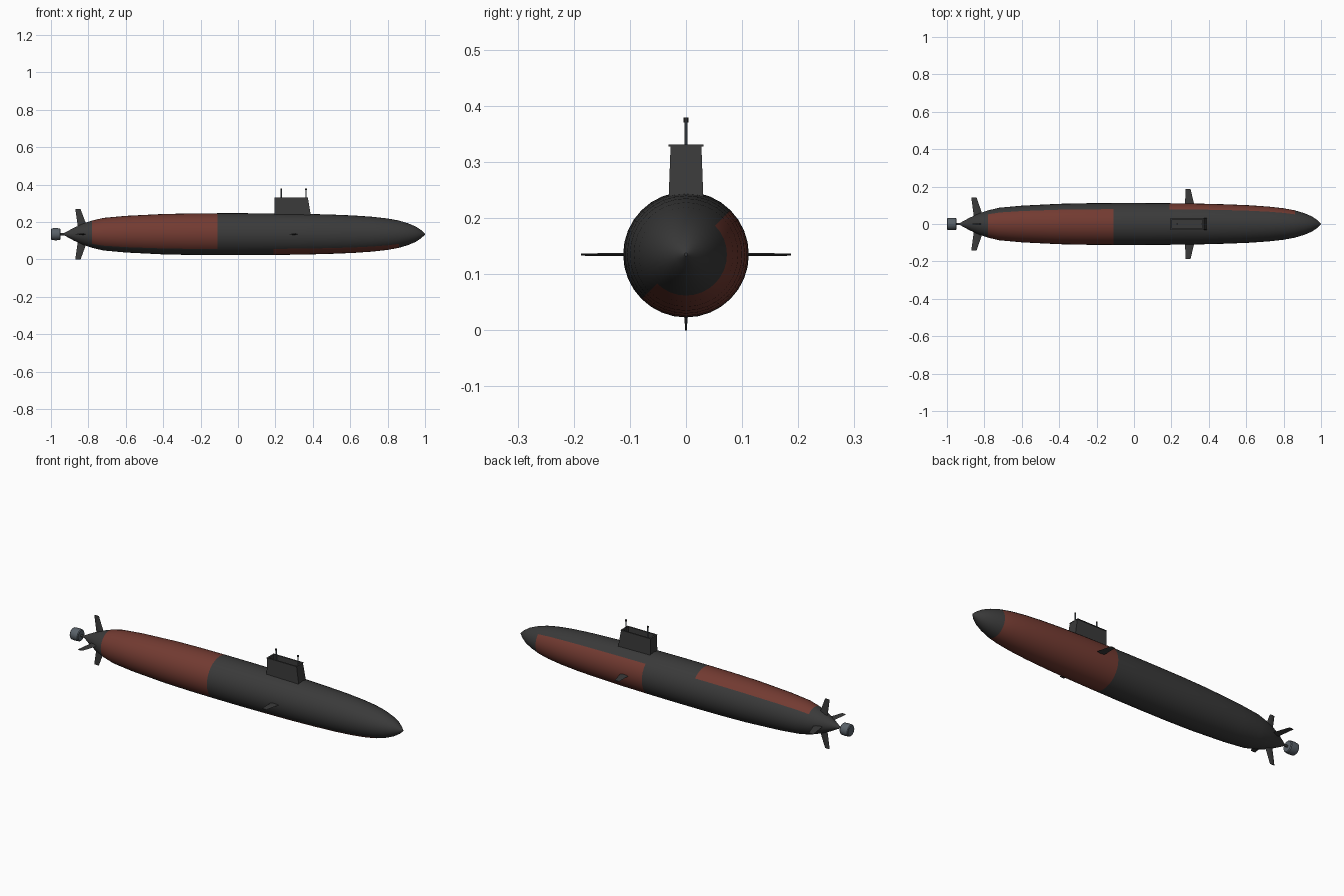
import bpy, bmesh, math
from mathutils import Matrix

if "Cube" in bpy.data.objects:
    bpy.data.objects.remove(bpy.data.objects["Cube"])

ZC = 0.135  # hull axis height


def material(name, rgb):
    m = bpy.data.materials.new(name)
    m.diffuse_color = (*rgb, 1)
    m.use_nodes = True
    m.node_tree.nodes["Principled BSDF"].inputs["Base Color"].default_value = m.diffuse_color
    return m


DARK = material("dark_grey", (0.042, 0.042, 0.042))
RED = material("oxide_red", (0.17, 0.043, 0.031))
STEEL = material("blue_grey_steel", (0.10, 0.12, 0.14))


def finish(name, bm, mats, angle=35):
    bmesh.ops.recalc_face_normals(bm, faces=bm.faces)
    mesh = bpy.data.meshes.new(name)
    bm.to_mesh(mesh)
    bm.free()
    for m in mats:
        mesh.materials.append(m)
    ob = bpy.data.objects.new(name, mesh)
    bpy.context.collection.objects.link(ob)
    bpy.ops.object.select_all(action='DESELECT')
    ob.select_set(True)
    bpy.context.view_layer.objects.active = ob
    bpy.ops.object.shade_smooth_by_angle(angle=math.radians(angle))
    return ob


def loft(rings):
    """Join rings of points into a closed, capped skin."""
    bm = bmesh.new()
    loops = [[bm.verts.new(p) for p in ring] for ring in rings]
    n = len(loops[0])
    for a, b in zip(loops, loops[1:]):
        for i in range(n):
            j = (i + 1) % n
            bm.faces.new((a[i], a[j], b[j], b[i]))
    bm.faces.new(loops[0])
    bm.faces.new(loops[-1])
    return bm


def lathe_x(profile, n):
    """Revolve (x, radius) points about the hull axis."""
    return loft([[(x, r * math.cos(2 * math.pi * i / n), ZC + r * math.sin(2 * math.pi * i / n))
                  for i in range(n)] for x, r in profile])


def lathe_z(profile, n, x):
    """Revolve (radius, z) points about a vertical line."""
    return loft([[(x + r * math.cos(2 * math.pi * i / n), r * math.sin(2 * math.pi * i / n), z)
                  for i in range(n)] for r, z in profile])


# Hull with two red anti-fouling panels on opposite diagonal halves
bm = lathe_x([(-0.935, 0.003), (-0.88, 0.033), (-0.83, 0.056), (-0.78, 0.073), (-0.72, 0.087),
              (-0.6, 0.098), (-0.4, 0.108), (-0.25, 0.111), (-0.11, 0.112), (0.05, 0.112),
              (0.19, 0.111), (0.35, 0.109), (0.5, 0.105), (0.62, 0.100), (0.72, 0.093),
              (0.8, 0.084), (0.86, 0.073), (0.91, 0.058), (0.95, 0.041), (0.98, 0.021),
              (0.999, 0.003)], 32)
for f in bm.faces:
    c = f.calc_center_median()
    side = c.y - (c.z - ZC)
    if (0.19 < c.x < 0.86 and side > 0) or (-0.78 < c.x < -0.11 and side < 0):
        f.material_index = 1
finish("hull", bm, [DARK, RED])


# Control surfaces: tapered thin blades turned about the hull axis
def fin(name, root, tip, span, angle):
    rings = []
    for (x0, x1), d, t in ((root, 0.03, 0.004), (tip, span, 0.002)):
        k = (x1 - x0) * 0.3
        rings.append([(x0, d, 0), (x0 + k, d, t), (x1 - k, d, t),
                      (x1, d, 0), (x1 - k, d, -t), (x0 + k, d, -t)])
    bm = loft(rings)
    bm.transform(Matrix.Translation((0, 0, ZC)) @ Matrix.Rotation(math.radians(angle), 4, 'X'))
    finish(name, bm, [DARK], 20)


for label, ang, span in (("left", 0, 0.142), ("top", 90, 0.135),
                         ("right", 180, 0.142), ("bottom", 270, 0.135)):
    fin("stern_fin_" + label, (-0.855, -0.803), (-0.87, -0.842), span, ang)
for label, ang in (("left", 0), ("right", 180)):
    fin("bow_plane_" + label, (0.272, 0.34), (0.275, 0.302), 0.187, ang)

# Sail with a thin rim and an open bridge recess
bm = loft([[(x0, -w, z), (x1, -w, z), (x1, w, z), (x0, w, z)] for z, x0, x1, w in (
    (0.22, 0.195, 0.392, 0.0315), (0.328, 0.195, 0.374, 0.0275),
    (0.328, 0.194, 0.375, 0.031), (0.331, 0.194, 0.375, 0.031),
    (0.331, 0.203, 0.366, 0.0235), (0.30, 0.203, 0.366, 0.0235))])
finish("sail", bm, [DARK])

# Masts with small dark heads
for label, x in (("rear", 0.231), ("front", 0.364)):
    finish("mast_" + label, lathe_z([(0.003, 0.295), (0.003, 0.372)], 10, x), [STEEL])
    finish("mast_head_" + label, lathe_z([(0.0045, 0.370), (0.0045, 0.379)], 10, x), [DARK])

# Propulsor: shaft and drum
finish("propeller_shaft", lathe_x([(-0.96, 0.006), (-0.90, 0.006)], 12), [DARK])
finish("propulsor_drum", lathe_x([(-1.0, 0.027), (-0.996, 0.031), (-0.975, 0.033),
                                  (-0.953, 0.031), (-0.949, 0.027)], 20), [STEEL])
